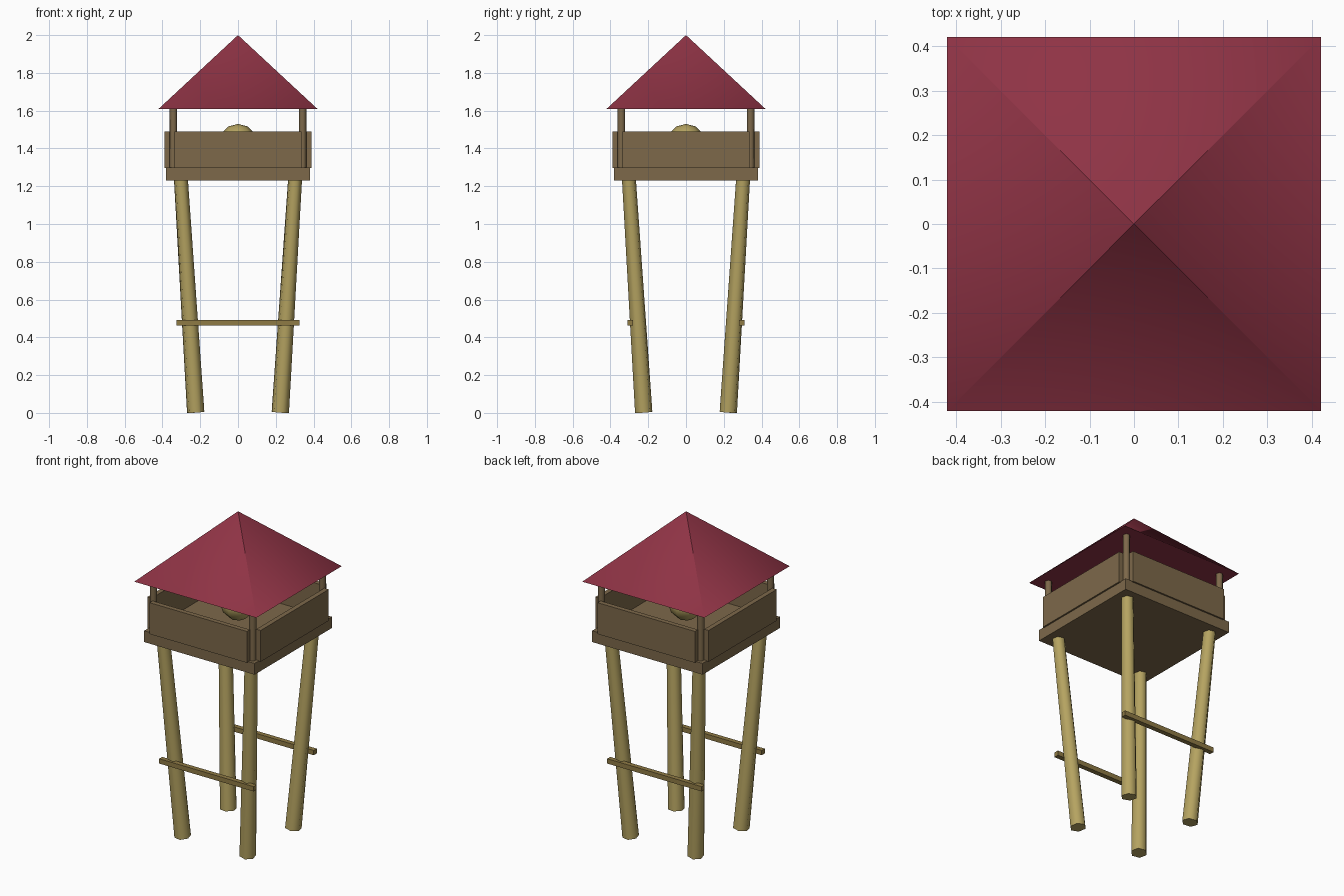
import bpy, bmesh
from math import radians
from mathutils import Matrix, Vector

cube = bpy.data.objects.get("Cube")
if cube:
    bpy.data.objects.remove(cube, do_unlink=True)


def material(name, srgb):
    linear = [((c + 0.055) / 1.055) ** 2.4 for c in srgb]
    mat = bpy.data.materials.new(name)
    mat.use_nodes = True
    mat.diffuse_color = (*linear, 1)
    bsdf = mat.node_tree.nodes["Principled BSDF"]
    bsdf.inputs["Base Color"].default_value = (*linear, 1)
    bsdf.inputs["Roughness"].default_value = 0.8
    return mat


BROWN = material("plank brown", (0.49, 0.41, 0.29))
TAN = material("pole tan", (0.71, 0.64, 0.38))
OLIVE = material("brace olive", (0.56, 0.48, 0.27))
RED = material("roof red", (0.56, 0.20, 0.27))


def finish(name, bm, mat, smooth_angle=None):
    mesh = bpy.data.meshes.new(name)
    bm.to_mesh(mesh)
    bm.free()
    mesh.materials.append(mat)
    if smooth_angle:
        mesh.polygons.foreach_set("use_smooth", [True] * len(mesh.polygons))
        mesh.set_sharp_from_angle(angle=radians(smooth_angle))
    obj = bpy.data.objects.new(name, mesh)
    bpy.context.scene.collection.objects.link(obj)
    return obj


def box(name, center, size, mat):
    bm = bmesh.new()
    bmesh.ops.create_cube(bm, size=1, matrix=Matrix.Translation(center) @ Matrix.Diagonal((*size, 1)))
    return finish(name, bm, mat)


def pole(name, start, end, r_start, r_end, mat):
    """Six-sided tapered pole between two points."""
    a, b = Vector(start), Vector(end)
    turn = Vector((0, 0, 1)).rotation_difference(b - a).to_matrix().to_4x4()
    place = Matrix.Translation((a + b) / 2) @ turn @ Matrix.Rotation(radians(15), 4, "Z")
    bm = bmesh.new()
    bmesh.ops.create_cone(bm, cap_ends=True, segments=6, radius1=r_start, radius2=r_end,
                          depth=(b - a).length, matrix=place)
    return finish(name, bm, mat, 65)


# Splayed legs and corner posts
for sy, depth in ((-1, "front"), (1, "back")):
    for sx, side in ((-1, "right"), (1, "left")):
        pole(f"{depth}_{side}_leg", (sx * 0.224, sy * 0.224, 0.004),
             (sx * 0.303, sy * 0.303, 1.25), 0.0475, 0.038, TAN)
        pole(f"{depth}_{side}_post", (sx * 0.342, sy * 0.342, 1.29),
             (sx * 0.342, sy * 0.342, 1.61), 0.021, 0.021, BROWN)
    # Cross braces
    box(f"{depth}_brace", (0, sy * 0.295, 0.477), (0.65, 0.03, 0.03), OLIVE)
    # Front and back walls
    box(f"{depth}_wall", (0, sy * 0.375, 1.393), (0.67, 0.03, 0.195), BROWN)

# Side walls
for sx, side in ((-1, "right"), (1, "left")):
    box(f"{side}_wall", (sx * 0.375, 0, 1.393), (0.03, 0.67, 0.195), BROWN)

# Platform floor
box("platform", (0, 0, 1.265), (0.76, 0.76, 0.07), BROWN)

# Ball in the middle of the lookout
bm = bmesh.new()
bmesh.ops.create_uvsphere(bm, u_segments=8, v_segments=6, radius=0.1,
                          matrix=Matrix.Translation((0, 0, 1.43)))
finish("center_ball", bm, TAN, 65)

# Roof: four slopes softened at the eaves, with a separate flat underside
corners = [(-0.42, -0.42, 1.61), (0.42, -0.42, 1.61), (0.42, 0.42, 1.61), (-0.42, 0.42, 1.61)]
bm = bmesh.new()
eaves = [bm.verts.new(c) for c in corners]
for i in range(4):
    bm.faces.new((eaves[i], eaves[(i + 1) % 4], bm.verts.new((0, 0, 2))))
for face in bm.faces:
    face.smooth = True
bm.faces.new([bm.verts.new(c) for c in reversed(corners)]).smooth = True
finish("roof", bm, RED)
